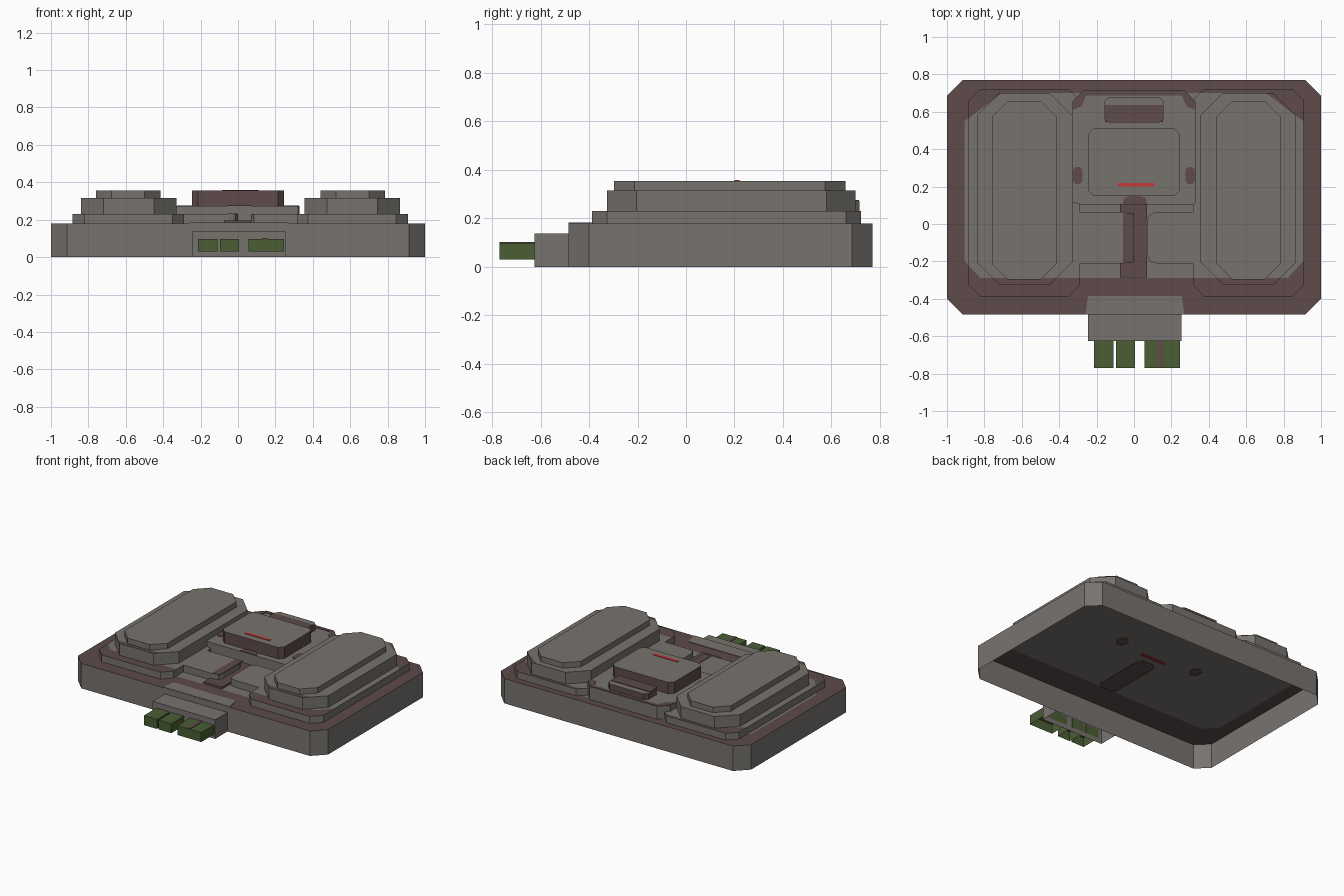
import bpy, bmesh
from mathutils import Vector

if "Cube" in bpy.data.objects:
    bpy.data.objects.remove(bpy.data.objects["Cube"])

def mat(name, rgb):
    m = bpy.data.materials.new(name)
    m.diffuse_color = (*rgb, 1)
    m.use_nodes = True
    m.node_tree.nodes["Principled BSDF"].inputs["Base Color"].default_value = m.diffuse_color
    return m

GREY = mat("stone_grey", (0.185, 0.172, 0.159))
BROWN = mat("dark_brown", (0.112, 0.070, 0.068))
GREEN = mat("moss_green", (0.070, 0.112, 0.036))
RED = mat("signal_red", (0.60, 0.038, 0.038))

CX = 0.0125  # mirror line of the two side pads

def octagon(x0, x1, y0, y1, c):
    """Rectangle with chamfered corners, counter-clockwise."""
    return [(x0 + c, y0), (x1 - c, y0), (x1, y0 + c), (x1, y1 - c),
            (x1 - c, y1), (x0 + c, y1), (x0, y1 - c), (x0, y0 + c)]

def rect(x0, x1, y0, y1):
    return [(x0, y0), (x1, y0), (x1, y1), (x0, y1)]

def flip(poly):
    return [(2 * CX - x, y) for x, y in reversed(poly)]

# Outline of the grey area on upward faces: (point, outward normal)
BORDER = [((-0.905, 0), (-1, 0)), ((0.905, 0), (1, 0)),
          ((0, -0.29), (0, -1)), ((0, 0.70), (0, 1)),
          ((-0.905, 0.55), (-0.15, 0.2)), ((0.905, 0.55), (0.15, 0.2)),
          ((-0.905, -0.20), (-0.09, -0.085)), ((0.905, -0.20), (0.09, -0.085))]

def prism(name, poly, z0, z1, side, top=None, border=False):
    """Open-bottomed prism; with border, upward faces outside BORDER go brown."""
    bm = bmesh.new()
    lo = [bm.verts.new((x, y, z0)) for x, y in poly]
    hi = [bm.verts.new((x, y, z1)) for x, y in poly]
    n = len(poly)
    for i in range(n):
        j = (i + 1) % n
        bm.faces.new((lo[i], lo[j], hi[j], hi[i]))
    bm.faces.new(hi)
    bm.normal_update()
    if border:
        for co, no in BORDER:
            bmesh.ops.bisect_plane(bm, geom=bm.verts[:] + bm.edges[:] + bm.faces[:],
                                   plane_co=(*co, 0), plane_no=(*no, 0), dist=1e-5)
        bm.normal_update()
    for f in bm.faces:
        if f.normal.z > 0.5:
            f.material_index = 1
            c = f.calc_center_median().xy
            if border and any((c - Vector(p)).dot(Vector(q)) > 0 for p, q in BORDER):
                f.material_index = 2
    me = bpy.data.meshes.new(name)
    bm.to_mesh(me)
    bm.free()
    for m in (side, top or side, BROWN):
        me.materials.append(m)
    ob = bpy.data.objects.new(name, me)
    bpy.context.collection.objects.link(ob)
    return ob

def plate(name, poly, z, m):
    """Thin painted marking lying on height z."""
    return prism(name, poly, z, z + 0.004, m)

# Base shell, open underneath
prism("base", octagon(-1, 1, -0.485, 0.77, 0.085), 0, 0.18, GREY, GREY, True)

# Stepped side pads; the lowest step carries an inner tile
def low_step(edge):
    return [(-0.82, -0.388), (-0.35, -0.388), (-0.29, -0.325), (-0.29, -0.21),
            (edge - 0.05, -0.21), (edge - 0.015, -0.20), (edge, -0.165),
            (edge, 0.02), (edge - 0.015, 0.052), (edge - 0.05, 0.065),
            (-0.29, 0.065), (-0.29, 0.665), (-0.35, 0.722), (-0.82, 0.722),
            (-0.885, 0.66), (-0.885, -0.325)]

mid = octagon(-0.84, -0.33, -0.325, 0.70, 0.12)
high = octagon(-0.76, -0.415, -0.297, 0.658, 0.085)
for side, edge, fn in (("left", 0.0, lambda p: p), ("right", -0.045, flip)):
    prism(side + "_low_step", fn(low_step(edge)), 0.18, 0.23, GREY, GREY, True)
    prism(side + "_middle_step", fn(mid), 0.18, 0.315, GREY, GREY, True)
    prism(side + "_top_step", fn(high), 0.315, 0.355, GREY)

# Centre platform with raised block and rear bar
prism("centre_platform",
      [(-0.29, 0.105), (0.32, 0.105), (0.328, 0.115), (0.328, 0.655), (0.27, 0.715),
       (-0.27, 0.715), (-0.33, 0.655), (-0.33, 0.115)], 0.18, 0.272, GREY)
prism("centre_block", octagon(-0.245, 0.245, 0.15, 0.512, 0.03), 0.272, 0.355, BROWN, GREY)
prism("rear_bar", octagon(-0.16, 0.16, 0.54, 0.68, 0.025), 0.272, 0.315, BROWN, GREY)
plate("rear_bar_marking", rect(-0.155, 0.155, 0.545, 0.635), 0.315, BROWN)

# Brown channel between the tiles
prism("channel_floor", rect(-0.075, 0.07, -0.285, 0.105), 0.18, 0.195, BROWN)
plate("channel_tile_marking", rect(-0.06, -0.002, -0.205, 0.06), 0.23, BROWN)
plate("channel_end_marking",
      [(-0.06, 0.108), (0.072, 0.108), (0.06, 0.14), (0.03, 0.15), (-0.02, 0.15), (-0.05, 0.14)],
      0.272, BROWN)
plate("channel_underside", octagon(-0.07, 0.072, -0.29, 0.15, 0.03), 0.175, BROWN)

# Red line on the block and beneath the shell
for name, z in (("red_line", 0.355), ("red_line_underside", 0.175)):
    plate(name, rect(-0.085, 0.11, 0.20, 0.22), z, RED)

# Brown spots and corner wear on the platform
for tag, x in (("left", -0.31), ("right", 0.315)):
    plate(tag + "_spot_underside", octagon(x - 0.035, x + 0.035, 0.21, 0.305, 0.025), 0.175, BROWN)
    s = -1 if x < 0 else 1
    a, b = sorted((s * 0.275, s * 0.327))
    plate(tag + "_spot", octagon(a, b, 0.215, 0.305, 0.015), 0.272, BROWN)
    wear = [(0.327, 0.61), (0.327, 0.655), (0.27, 0.713), (0.255, 0.69), (0.28, 0.63)]
    plate(tag + "_corner_wear",
          wear if s > 0 else [(-px, py) for px, py in reversed(wear)], 0.272, BROWN)
plate("rear_edge_strip", rect(-0.265, 0.265, 0.688, 0.713), 0.272, BROWN)

# Connector housing with plugs
plate("housing_marking", [(-0.26, -0.484), (0.27, -0.484), (0.255, -0.385), (-0.245, -0.385)],
      0.18, GREY)
prism("connector_housing", rect(-0.245, 0.255, -0.625, -0.485), 0, 0.138, GREY)
for i, (x0, x1) in enumerate(((-0.215, -0.11), (-0.095, 0.005), (0.055, 0.245))):
    prism(f"plug_{i + 1}", rect(x0, x1, -0.77, -0.62), 0.03, 0.098, GREEN)
plate("plug_stripe", rect(0.128, 0.155, -0.77, -0.625), 0.098, BROWN)
